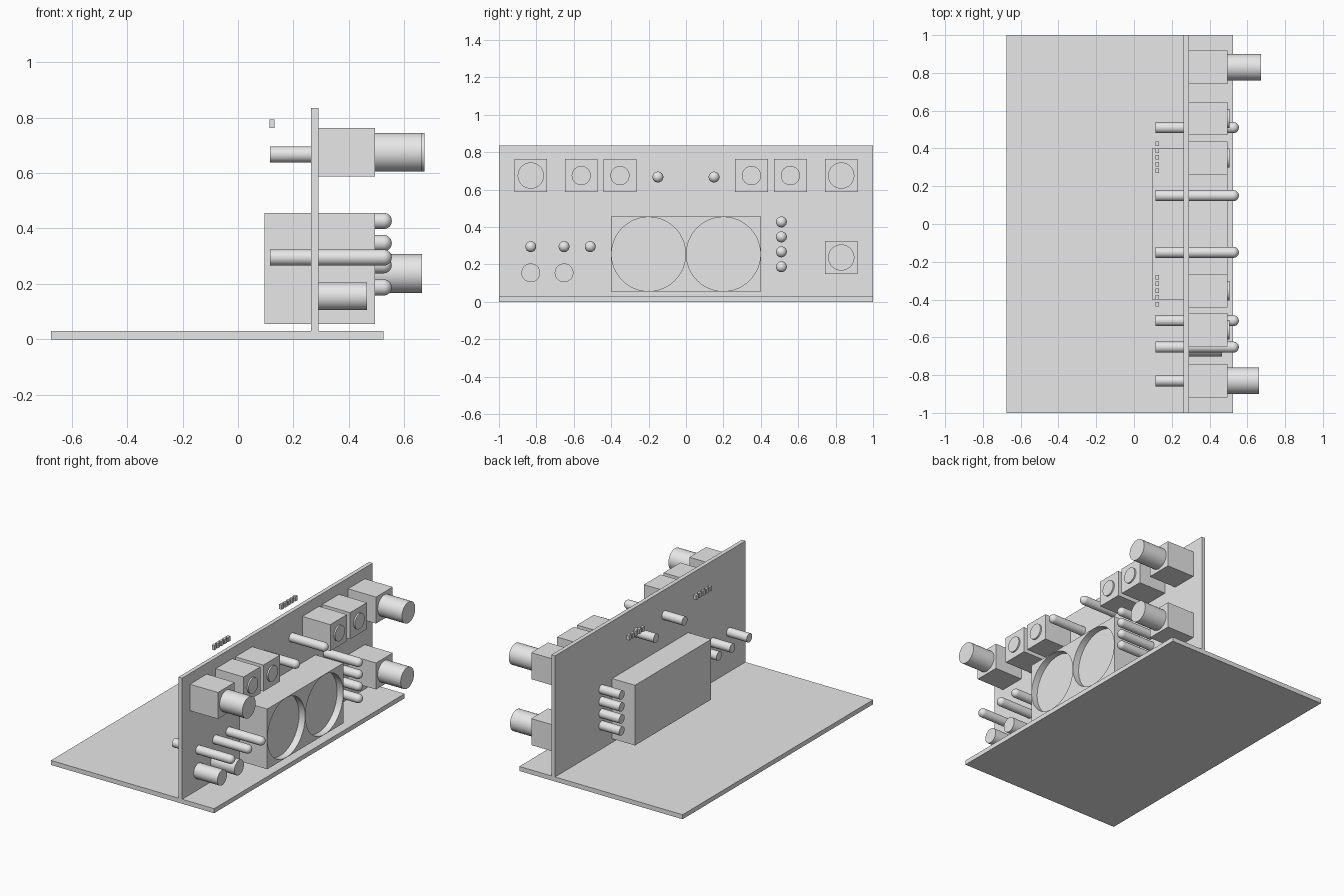
import bpy
import bmesh
import math
from mathutils import Matrix, Vector

if "Cube" in bpy.data.objects:
    bpy.data.objects.remove(bpy.data.objects["Cube"], do_unlink=True)

grey = bpy.data.materials.new("plain grey")
grey.use_nodes = True
GREY = (0.8, 0.8, 0.8, 1.0)
grey.diffuse_color = GREY
grey.node_tree.nodes["Principled BSDF"].inputs["Base Color"].default_value = GREY


def finish(name, bm, smooth=False):
    bmesh.ops.recalc_face_normals(bm, faces=bm.faces)
    mesh = bpy.data.meshes.new(name)
    bm.to_mesh(mesh)
    bm.free()
    mesh.materials.append(grey)
    obj = bpy.data.objects.new(name, mesh)
    bpy.context.collection.objects.link(obj)
    if smooth:
        bpy.ops.object.select_all(action="DESELECT")
        obj.select_set(True)
        bpy.context.view_layer.objects.active = obj
        bpy.ops.object.shade_smooth_by_angle(angle=math.radians(35))
    return obj


def box(name, low, high):
    low, high = Vector(low), Vector(high)
    bm = bmesh.new()
    size = Matrix.Diagonal((high - low).to_4d())
    size[3][3] = 1
    bmesh.ops.create_cube(bm, size=1, matrix=Matrix.Translation((low + high) / 2) @ size)
    return finish(name, bm)


def lathe(name, profile, y, z):
    """Turn (x, radius) points around an axis running along x."""
    bm = bmesh.new()
    verts = [bm.verts.new((x, 0, r)) for x, r in profile]
    edges = [bm.edges.new(pair) for pair in zip(verts, verts[1:])]
    bmesh.ops.spin(bm, geom=verts + edges, cent=(0, 0, 0), axis=(1, 0, 0),
                   angle=math.tau, steps=48, use_duplicate=False)
    bmesh.ops.remove_doubles(bm, verts=bm.verts, dist=0.0001)
    bmesh.ops.translate(bm, verts=bm.verts, vec=(0, y, z))
    return finish(name, bm, smooth=True)


def rod(name, x0, x1, r, y, z):
    return lathe(name, [(x0, 0), (x0, r), (x1, r), (x1, 0)], y, z)


PANEL_BACK, PANEL_FRONT, BLOCK_FRONT = 0.263, 0.29, 0.495

# Base board and upright panel
box("base_board", (-0.675, -1, 0), (0.525, 1, 0.03))
box("upright_panel", (PANEL_BACK, -1, 0.03), (PANEL_FRONT, 1, 0.835))

# Housing with two round recesses
housing = box("sensor_housing", (0.095, -0.4, 0.055), (BLOCK_FRONT, 0.4, 0.455))
for side in (-1, 1):
    cutter = rod("recess_cutter", 0.45, 0.6, 0.198, side * 0.2, 0.255)
    cutter.hide_render = True
    cut = housing.modifiers.new("recess", "BOOLEAN")
    cut.operation = "DIFFERENCE"
    cut.solver = "EXACT"
    cut.object = cutter
    bpy.context.view_layer.objects.active = housing
    bpy.ops.object.modifier_apply(modifier=cut.name)
    bpy.data.objects.remove(cutter, do_unlink=True)


def block(name, y, z):
    h = 0.088
    box(name, (PANEL_FRONT, y - h, z - h), (BLOCK_FRONT, y + h, z + h))


# Control blocks with long knobs
for name, y, z, tip in (("upper_left", 0.83, 0.675, 0.673),
                        ("upper_right", -0.83, 0.675, 0.662),
                        ("lower_left", 0.83, 0.237, 0.664)):
    block(name + "_knob_block", y, z)
    rod(name + "_knob", BLOCK_FRONT, tip, 0.07, y, z)

# Control blocks with short push buttons
for y in (-0.56, -0.353, 0.35, 0.558):
    block("button_block", y, 0.675)
    rod("push_button", BLOCK_FRONT, 0.505, 0.051, y, 0.675)

# Indicator lamps with domed tips, passing through the panel
LAMP_R, LAMP_TIP = 0.029, 0.555
dome = [(LAMP_TIP - LAMP_R + LAMP_R * math.sin(a), LAMP_R * math.cos(a))
        for a in (math.pi / 2 * i / 10 for i in range(10))]
lamp = [(0.115, 0), (0.115, LAMP_R)] + dome + [(LAMP_TIP, 0)]
spots = [(y, 0.667) for y in (-0.15, 0.15)]
spots += [(y, 0.295) for y in (-0.83, -0.652, -0.512)]
spots += [(0.51, 0.187 + 0.08 * i) for i in range(4)]
for y, z in spots:
    lathe("indicator_lamp", lamp, y, z)

# Plain sockets under the lamps
for y in (-0.83, -0.652):
    rod("socket", PANEL_FRONT, 0.465, 0.05, y, 0.155)

# Small plain marker blocks behind the panel
for centre in (-0.353, 0.353):
    for i in range(5):
        y = centre + (i - 2) * 0.036
        box("marker_block", (0.113, y - 0.012, 0.762), (0.132, y + 0.012, 0.793))
